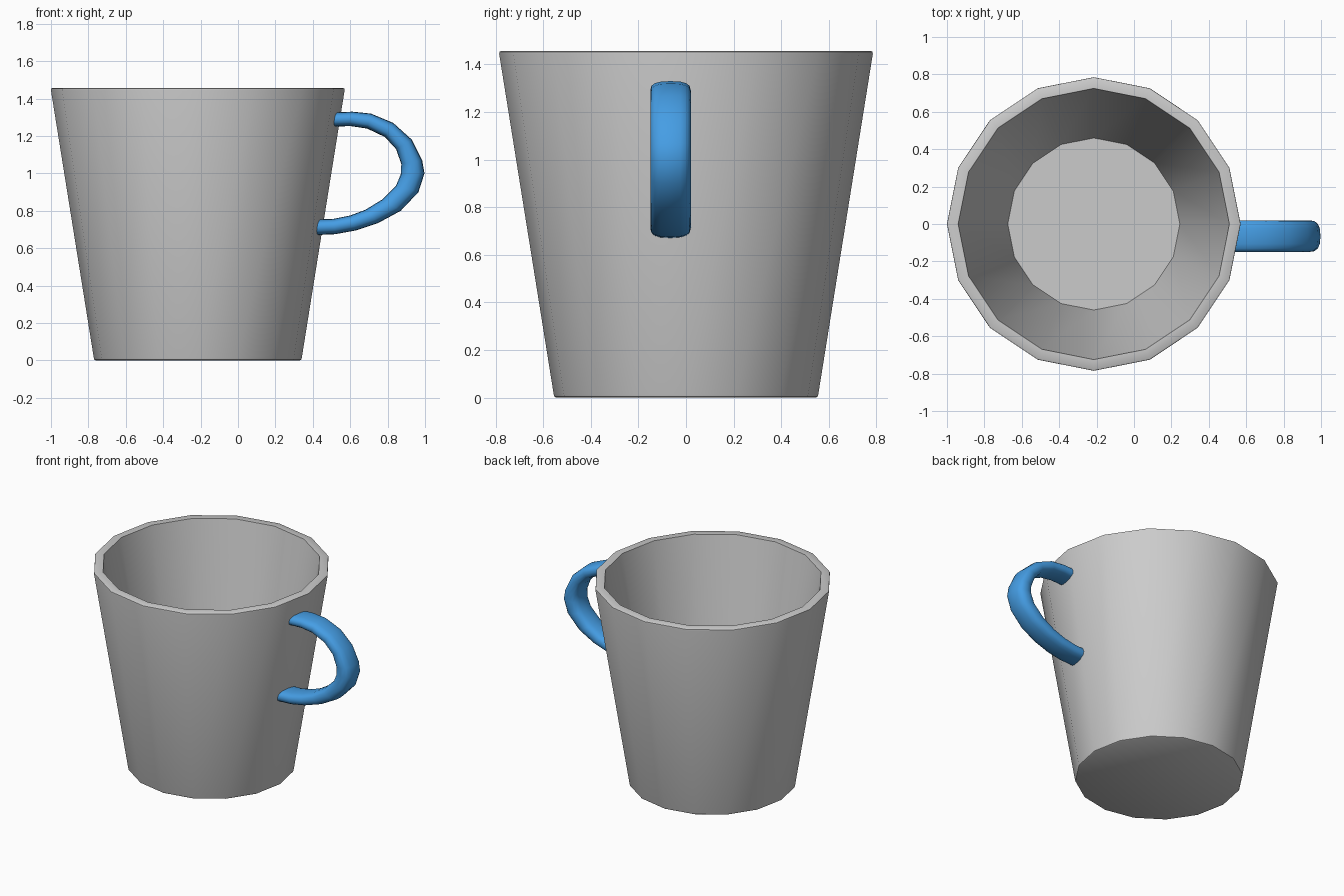
import bpy, bmesh, math
from mathutils import Vector

if "Cube" in bpy.data.objects:
    bpy.data.objects.remove(bpy.data.objects["Cube"])

CX = -0.215       # cup axis
HY = -0.065       # handle centre plane


def finish(name, rings, angle, mat=None):
    """Skin a row of closed rings, cap both ends, shade by angle."""
    bm = bmesh.new()
    rows = [[bm.verts.new(p) for p in ring] for ring in rings]
    n = len(rows[0])
    for a, b in zip(rows, rows[1:]):
        for i in range(n):
            j = (i + 1) % n
            bm.faces.new((a[i], a[j], b[j], b[i]))
    bm.faces.new(rows[0][::-1])
    bm.faces.new(rows[-1])
    bmesh.ops.recalc_face_normals(bm, faces=bm.faces)
    me = bpy.data.meshes.new(name)
    bm.to_mesh(me)
    bm.free()
    ob = bpy.data.objects.new(name, me)
    bpy.context.collection.objects.link(ob)
    if mat:
        me.materials.append(mat)
    bpy.ops.object.select_all(action='DESELECT')
    ob.select_set(True)
    bpy.context.view_layer.objects.active = ob
    bpy.ops.object.shade_smooth_by_angle(angle=math.radians(angle))
    return ob


# Cup: 16-sided tapered wall with softened edges, rim and inner floor
profile = [(0.546, 0), (0.553, 0.004), (0.556, 0.014),
           (0.785, 1.444), (0.784, 1.453), (0.777, 1.457),
           (0.725, 1.457), (0.46, 0.06)]
SIDES = 16
cup = [[(CX + r * math.cos(2 * math.pi * i / SIDES),
         r * math.sin(2 * math.pi * i / SIDES), z) for i in range(SIDES)]
       for r, z in profile]
finish("cup_body", cup, 35)

# Handle: rounded band; outer and inner edge points in the xz plane
outer = [(0.50, 1.325), (0.61, 1.33), (0.71, 1.32), (0.83, 1.27), (0.93, 1.18),
         (0.985, 1.07), (0.997, 1.00), (0.965, 0.90), (0.87, 0.80),
         (0.75, 0.735), (0.63, 0.695), (0.52, 0.675), (0.405, 0.67)]
inner = [(0.50, 1.25), (0.60, 1.253), (0.69, 1.24), (0.785, 1.195), (0.845, 1.13),
         (0.873, 1.05), (0.872, 1.00), (0.845, 0.935), (0.77, 0.86),
         (0.68, 0.805), (0.60, 0.775), (0.51, 0.757), (0.405, 0.753)]


def soft(v, e=0.75):
    return math.copysign(abs(v) ** e, v)


SEG = 16
band = []
for o, i in zip(outer, inner):
    o, i = Vector(o), Vector(i)
    mid, half = (o + i) / 2, (o - i) / 2
    ring = []
    for k in range(SEG):
        t = 2 * math.pi * k / SEG
        p = mid + half * soft(math.sin(t))
        ring.append((p.x, HY + 0.085 * soft(math.cos(t)), p.y))
    band.append(ring)

blue = bpy.data.materials.new("handle_blue")
blue.diffuse_color = (0.06, 0.34, 0.78, 1)
blue.use_nodes = True
blue.node_tree.nodes["Principled BSDF"].inputs["Base Color"].default_value = blue.diffuse_color
finish("handle", band, 50, blue)
